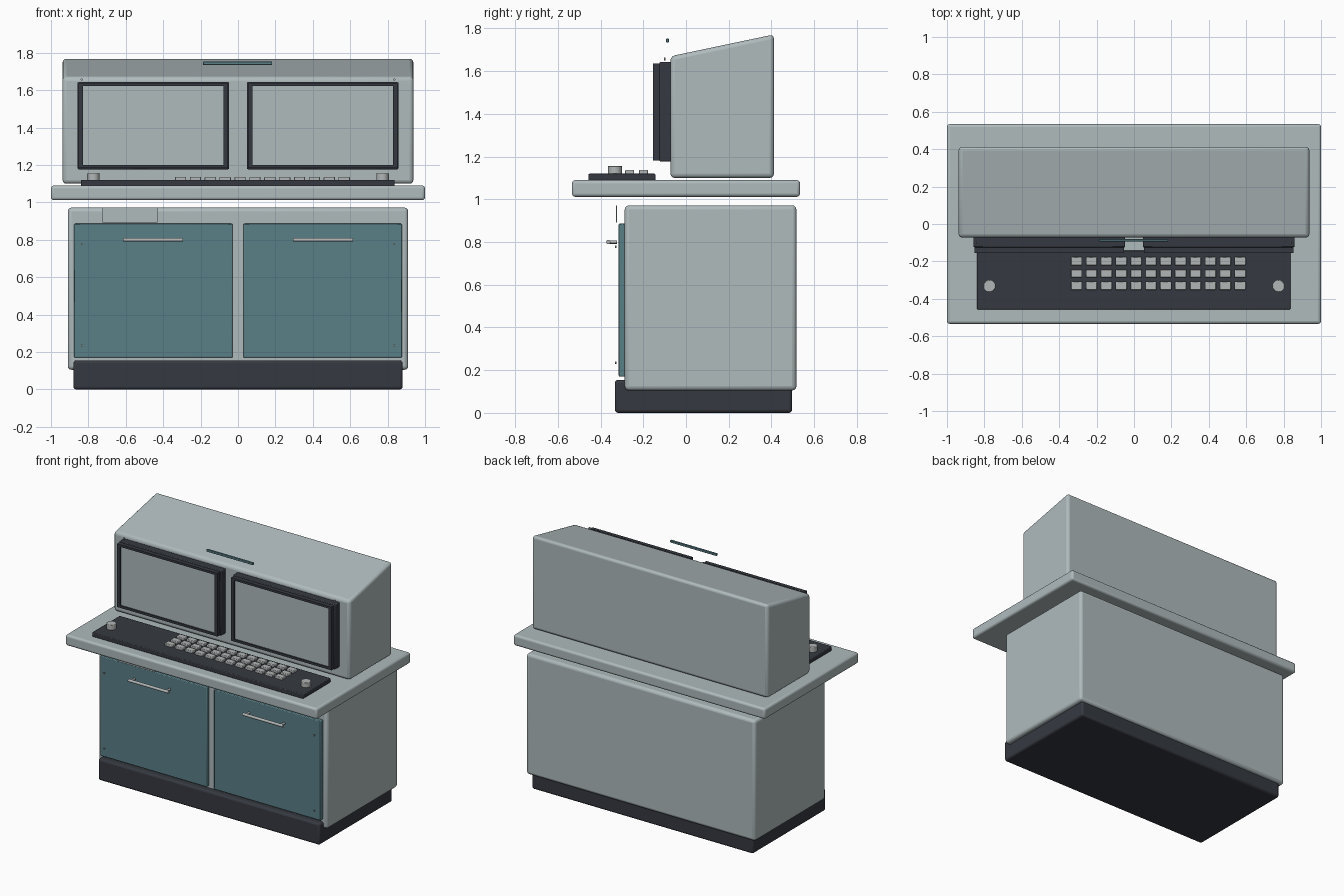
import bpy, bmesh, math
from mathutils import Matrix

if "Cube" in bpy.data.objects:
    bpy.data.objects.remove(bpy.data.objects["Cube"])


def material(name, rgb):
    m = bpy.data.materials.new(name)
    m.diffuse_color = (*rgb, 1)
    m.use_nodes = True
    m.node_tree.nodes["Principled BSDF"].inputs["Base Color"].default_value = m.diffuse_color
    return m


GREY = material("pale grey paint", (0.43, 0.495, 0.505))
DARK = material("charcoal", (0.036, 0.041, 0.052))
TEAL = material("teal paint", (0.102, 0.216, 0.245))
METAL = material("light metal", (0.45, 0.47, 0.47))


def finish(name, bm, mat, bevel=0, segments=3):
    bmesh.ops.recalc_face_normals(bm, faces=bm.faces)
    me = bpy.data.meshes.new(name)
    bm.to_mesh(me)
    bm.free()
    me.materials.append(mat)
    ob = bpy.data.objects.new(name, me)
    bpy.context.collection.objects.link(ob)
    if bevel:
        mod = ob.modifiers.new("rounded edges", 'BEVEL')
        mod.width, mod.segments = bevel, segments
        mod.limit_method = 'ANGLE'
    bpy.context.view_layer.objects.active = ob
    ob.select_set(True)
    bpy.ops.object.shade_smooth_by_angle(angle=math.radians(35))
    ob.select_set(False)
    return ob


def add_box(bm, x, y, z):
    size = [b - a for a, b in (x, y, z)]
    mid = [(a + b) / 2 for a, b in (x, y, z)]
    bmesh.ops.create_cube(bm, size=1, matrix=Matrix.Translation(mid) @ Matrix.Diagonal((*size, 1)))


def box(name, x, y, z, mat, bevel=0, segments=3):
    bm = bmesh.new()
    add_box(bm, x, y, z)
    return finish(name, bm, mat, bevel, segments)


def add_rod(bm, centre, r, length, axis='Z', sides=16):
    rot = {'X': Matrix.Rotation(math.pi / 2, 4, 'Y'),
           'Y': Matrix.Rotation(math.pi / 2, 4, 'X'), 'Z': Matrix()}[axis]
    bmesh.ops.create_cone(bm, cap_ends=True, segments=sides, radius1=r, radius2=r,
                          depth=length, matrix=Matrix.Translation(centre) @ rot)


# Main bodies
box("plinth", (-0.88, 0.88), (-0.333, 0.497), (0, 0.155), DARK, 0.015)
box("cabinet", (-0.91, 0.91), (-0.287, 0.517), (0.105, 0.972), GREY, 0.02)
box("worktop", (-1, 1), (-0.534, 0.534), (1.012, 1.09), GREY, 0.015)

# Upper console: sloped side profile pushed across the width
bm = bmesh.new()
profile = [(-0.073, 1.10), (0.412, 1.10), (0.412, 1.772), (-0.073, 1.67)]
face = bm.faces.new([bm.verts.new((-0.938, y, z)) for y, z in profile])
new = bmesh.ops.extrude_face_region(bm, geom=[face])["geom"]
bmesh.ops.translate(bm, vec=(1.876, 0, 0), verts=[g for g in new if isinstance(g, bmesh.types.BMVert)])
finish("upper_console", bm, GREY, 0.02)

# Teal trim strip and blank label plate
box("trim_strip", (-0.187, 0.183), (-0.093, -0.08), (1.735, 1.752), TEAL, 0.002, 1)
box("label_plate", (-0.724, -0.43), (-0.328, -0.322), (0.892, 0.972), GREY)

for side, s in (("left", -1), ("right", 1)):
    def span(a, b):
        return tuple(sorted((s * a, s * b)))

    # Cabinet door with bar handle
    box(side + "_door", span(0.029, 0.876), (-0.315, -0.284), (0.17, 0.886), TEAL, 0.005, 2)
    bm = bmesh.new()
    add_rod(bm, (s * 0.455, -0.364, 0.80), 0.010, 0.32, 'X')
    for x in (0.315, 0.595):
        add_rod(bm, (s * x, -0.343, 0.80), 0.008, 0.038, 'Y', 12)
    finish(side + "_handle", bm, METAL)

    # Screws on the door and above the monitor
    bm = bmesh.new()
    for z in (0.235, 0.777):
        add_rod(bm, (s * 0.835, -0.329, z), 0.006, 0.008, 'Y', 10)
    add_rod(bm, (s * 0.836, -0.10, 1.657), 0.006, 0.008, 'Y', 10)
    finish(side + "_screws", bm, METAL)

    # Monitor: housing, raised bezel bars and screen plate
    box(side + "_monitor_housing", span(0.047, 0.858), (-0.125, -0.07), (1.177, 1.643), DARK, 0.006, 2)
    bm = bmesh.new()
    for x in ((0.054, 0.078), (0.828, 0.852)):
        add_box(bm, span(*x), (-0.155, -0.12), (1.183, 1.637))
    for z in ((1.183, 1.199), (1.621, 1.637)):
        add_box(bm, span(0.078, 0.828), (-0.155, -0.12), z)
    finish(side + "_bezel", bm, DARK)
    box(side + "_screen", span(0.076, 0.83), (-0.146, -0.12), (1.197, 1.623), GREY)

    # Control knob
    bm = bmesh.new()
    add_rod(bm, (s * 0.773, -0.332, 1.137), 0.033, 0.04, 'Z', 20)
    finish(side + "_knob", bm, METAL, 0.004, 2)

# Control panel and key grid
box("control_panel", (-0.84, 0.837), (-0.457, -0.143), (1.088, 1.12), DARK, 0.005, 2)
bm = bmesh.new()
for col in range(12):
    for row in range(3):
        x, y = -0.307 + 0.0795 * col, -0.199 - 0.0655 * row
        add_box(bm, (x - 0.03, x + 0.03), (y - 0.022, y + 0.022), (1.115, 1.137))
finish("keys", bm, METAL, 0.004, 2)
